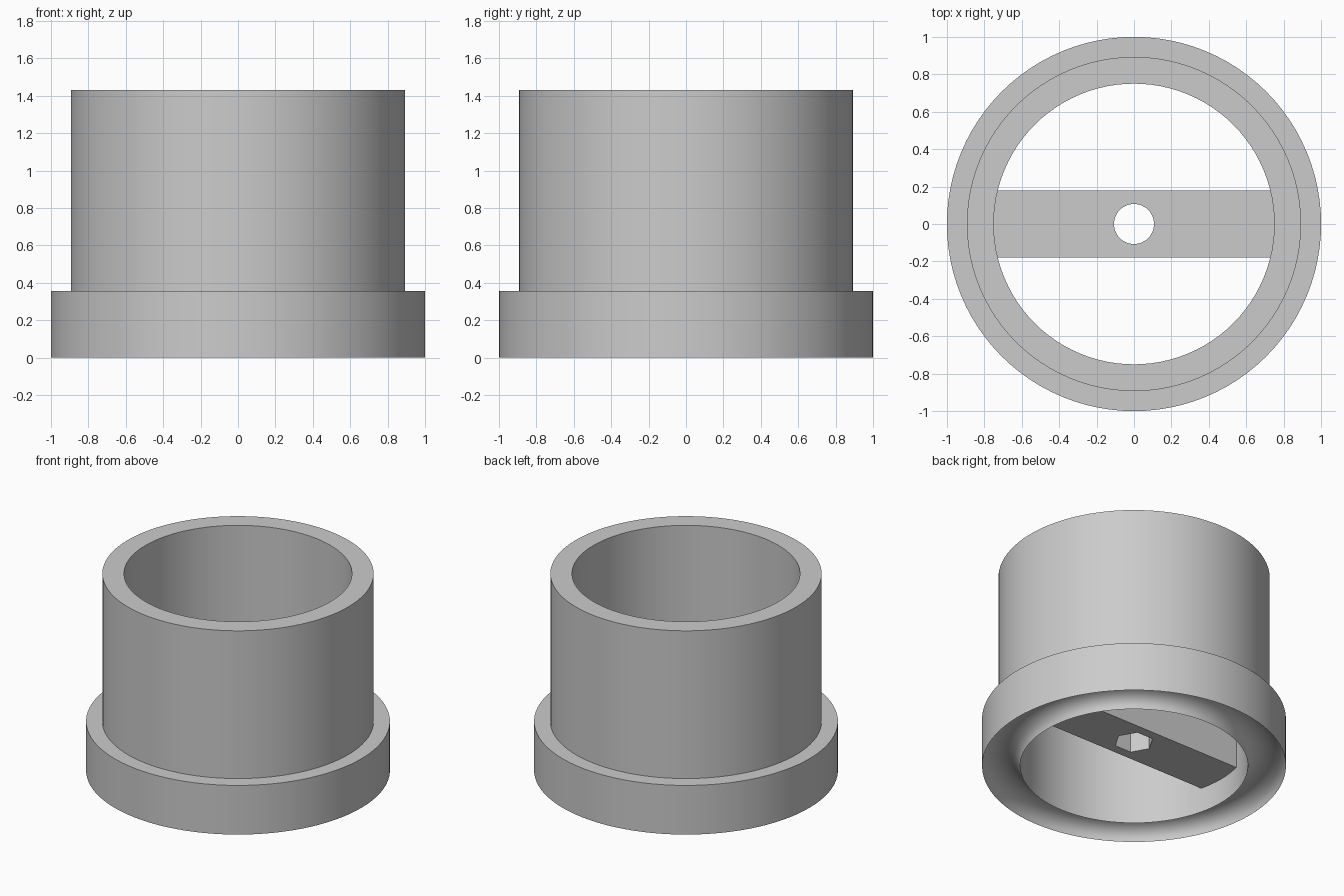
import bpy
import bmesh
import math

if "Cube" in bpy.data.objects:
    bpy.data.objects.remove(bpy.data.objects["Cube"], do_unlink=True)

# One plain grey for everything
grey = bpy.data.materials.new("plain grey")
grey.use_nodes = True
colour = (0.6, 0.6, 0.6, 1)
grey.diffuse_color = colour
grey.node_tree.nodes["Principled BSDF"].inputs["Base Color"].default_value = colour

SEGMENTS = 96
OUTER, TUBE, BORE = 1.0, 0.893, 0.75
HEIGHT, COLLAR = 1.43, 0.357
BAR_LOW, BAR_HIGH, BAR_WIDTH = 0.18, 0.54, 0.36


def add_object(name, bm):
    bmesh.ops.recalc_face_normals(bm, faces=bm.faces)
    mesh = bpy.data.meshes.new(name)
    bm.to_mesh(mesh)
    bm.free()
    mesh.materials.append(grey)
    obj = bpy.data.objects.new(name, mesh)
    bpy.context.collection.objects.link(obj)
    return obj


def lathe(name, profile):
    """Turn a closed (radius, height) profile around the z axis."""
    bm = bmesh.new()
    verts = [bm.verts.new((r, 0, z)) for r, z in profile]
    edges = [bm.edges.new((a, b)) for a, b in zip(verts, verts[1:] + verts[:1])]
    bmesh.ops.spin(bm, geom=verts + edges, cent=(0, 0, 0), axis=(0, 0, 1),
                   angle=math.tau, steps=SEGMENTS, use_merge=True)
    bmesh.ops.remove_doubles(bm, verts=bm.verts, dist=1e-5)
    return add_object(name, bm)


def prism(name, sides, radius, low, high):
    bm = bmesh.new()
    bmesh.ops.create_cone(bm, cap_ends=True, segments=sides, radius1=radius,
                          radius2=radius, depth=high - low)
    # Put a corner on the x axis
    start = min(bm.verts, key=lambda v: abs(math.atan2(v.co.y, v.co.x)))
    turn = -math.atan2(start.co.y, start.co.x)
    for v in bm.verts:
        a = math.atan2(v.co.y, v.co.x) + turn
        v.co = (radius * math.cos(a), radius * math.sin(a), v.co.z + (low + high) / 2)
    return add_object(name, bm)


def cut(target, cutter):
    mod = target.modifiers.new(cutter.name, "BOOLEAN")
    mod.operation = "DIFFERENCE"
    mod.solver = "EXACT"
    mod.object = cutter
    cutter.hide_render = True
    cutter.hide_viewport = True


# Flanged sleeve, with a rounded groove running round its underside
mid, half, depth, steps = (OUTER + BORE) / 2, (OUTER - BORE) / 2, 0.1, 12
groove = [(mid - half * math.cos(math.pi * i / steps),
           depth * math.sin(math.pi * i / steps)) for i in range(steps + 1)]
sleeve = lathe("flanged_sleeve", groove + [
    (OUTER, COLLAR), (TUBE, COLLAR), (TUBE, HEIGHT), (BORE, HEIGHT)])

# Cross bar, its ends buried in the sleeve wall
bm = bmesh.new()
bmesh.ops.create_cube(bm, size=1)
bmesh.ops.scale(bm, verts=bm.verts, vec=(1.6, BAR_WIDTH, BAR_HIGH - BAR_LOW))
bmesh.ops.translate(bm, verts=bm.verts, vec=(0, 0, (BAR_LOW + BAR_HIGH) / 2))
bar = add_object("cross_bar", bm)

# Round bolt hole with a hexagonal pocket below
cut(bar, prism("bolt_hole_cutter", 48, 0.107, BAR_LOW - 0.1, BAR_HIGH + 0.1))
cut(bar, prism("hex_pocket_cutter", 6, 0.13, BAR_LOW - 0.1, BAR_LOW + 0.2))

# Smooth the turned surfaces, keeping the rims sharp
bpy.ops.object.select_all(action="DESELECT")
sleeve.select_set(True)
bpy.context.view_layer.objects.active = sleeve
bpy.ops.object.shade_smooth_by_angle(angle=math.radians(35))
